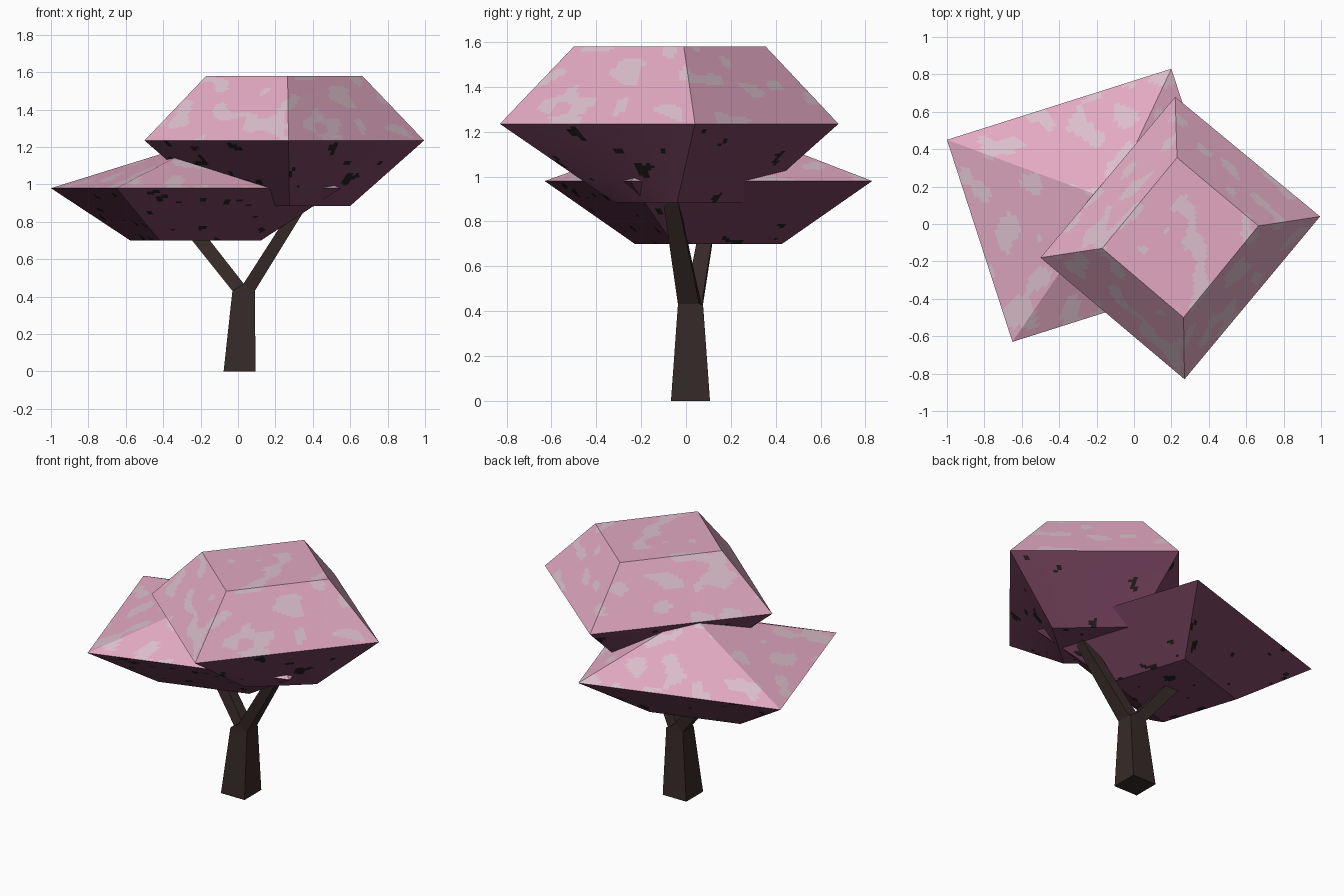
import bpy, bmesh
from mathutils import Vector, noise

if "Cube" in bpy.data.objects:
    bpy.data.objects.remove(bpy.data.objects["Cube"])


def material(name, rgb):
    lin = [((c / 255 + 0.055) / 1.055) ** 2.4 for c in rgb]
    m = bpy.data.materials.new(name)
    m.diffuse_color = (*lin, 1)
    m.use_nodes = True
    m.node_tree.nodes["Principled BSDF"].inputs["Base Color"].default_value = m.diffuse_color
    return m


blossom = material("blossom_pink", (226, 169, 193))
pale = material("pale_petal", (219, 191, 202))
plum = material("plum_shade", (118, 67, 93))
spot = material("dark_spot", (38, 30, 30))
bark = material("bark_brown", (54, 42, 40))


def finish(name, bm, mats):
    bmesh.ops.remove_doubles(bm, verts=bm.verts, dist=1e-4)
    bmesh.ops.recalc_face_normals(bm, faces=bm.faces)
    mesh = bpy.data.meshes.new(name)
    bm.to_mesh(mesh)
    bm.free()
    for m in mats:
        mesh.materials.append(m)
    ob = bpy.data.objects.new(name, mesh)
    bpy.context.collection.objects.link(ob)
    return ob


def ring(pts, z):
    return [Vector((x, y, z)) for x, y in pts]


def panel(bm, a, b, c, d, sunny, n=32):
    """Flat panel a-b-c-d cut into cells; noise picks the speckled cells."""
    rows = [[bm.verts.new(a.lerp(b, i / n).lerp(d.lerp(c, i / n), j / n))
             for i in range(n + 1)] for j in range(n + 1)]
    for j in range(n):
        for i in range(n):
            f = bm.faces.new((rows[j][i], rows[j][i + 1],
                              rows[j + 1][i + 1], rows[j + 1][i]))
            p = f.calc_center_median()
            if sunny:
                q = Vector((p.x * 7, p.y * 7, p.z * 10))
                f.material_index = 1 if noise.noise(q) > 0.21 else 0
            else:
                f.material_index = 3 if noise.noise(p * 13) > 0.5 else 2


def canopy(name, bottom, rim, top):
    bm = bmesh.new()
    for lower, upper, sunny in ((bottom, rim, False), (rim, top, True)):
        for k in range(4):
            m = (k + 1) % 4
            panel(bm, lower[k], lower[m], upper[m], upper[k], sunny)
    panel(bm, *bottom, False)
    if (top[0] - top[2]).length > 0.01:
        panel(bm, *top, True)
    return finish(name, bm, [blossom, pale, plum, spot])


# Upper canopy: flat-topped block, corners run left, front, right, back
canopy("upper_canopy",
       ring([(-.095, .007), (.275, -.32), (.6, -.04), (.23, .287)], .885),
       ring([(-.5, -.18), (.27, -.83), (.995, .04), (.22, .68)], 1.235),
       ring([(-.17, -.13), (.265, -.5), (.665, -.01), (.23, .355)], 1.58))

# Lower canopy: pointed top, tapering underside
low_rim = [(-1, .45), (-.65, -.63), (.55, -.25), (.2, .83)]
mid = Vector((-.228, .1))
low_bottom = [mid + (Vector(p) - mid) * .45 for p in low_rim]
canopy("lower_canopy", ring(low_bottom, .7), ring(low_rim, .98),
       ring([(-.13, .13)] * 4, 1.25))


def post(name, rings):
    """Four-sided tapered solid through a list of corner rings."""
    bm = bmesh.new()
    vs = [[bm.verts.new(p) for p in r] for r in rings]
    bm.faces.new(vs[0])
    bm.faces.new(vs[-1])
    for lo, hi in zip(vs, vs[1:]):
        for k in range(4):
            m = (k + 1) % 4
            bm.faces.new((lo[k], lo[m], hi[m], hi[k]))
    return finish(name, bm, [bark])


def box(x0, x1, y0, y1, zl, zr):
    """Rectangle of corners, its left side at zl and right side at zr."""
    return [Vector(p) for p in ((x0, y0, zl), (x1, y0, zr),
                                (x1, y1, zr), (x0, y1, zl))]


# Trunk and two forking branches
post("trunk", [box(-.077, .094, -.067, .107, 0, 0),
               box(-.03, .09, -.036, .076, .43, .43)])
post("left_branch", [box(-.03, .09, -.02, .076, .43, .43),
                     box(-.03, .03, .0, .076, .431, .47),
                     box(-.285, -.205, .06, .125, .75, .77)])
post("right_branch", [box(-.03, .09, -.036, .07, .43, .43),
                      box(.03, .09, -.036, .06, .47, .431),
                      box(.325, .385, -.105, -.04, .93, .91)])
